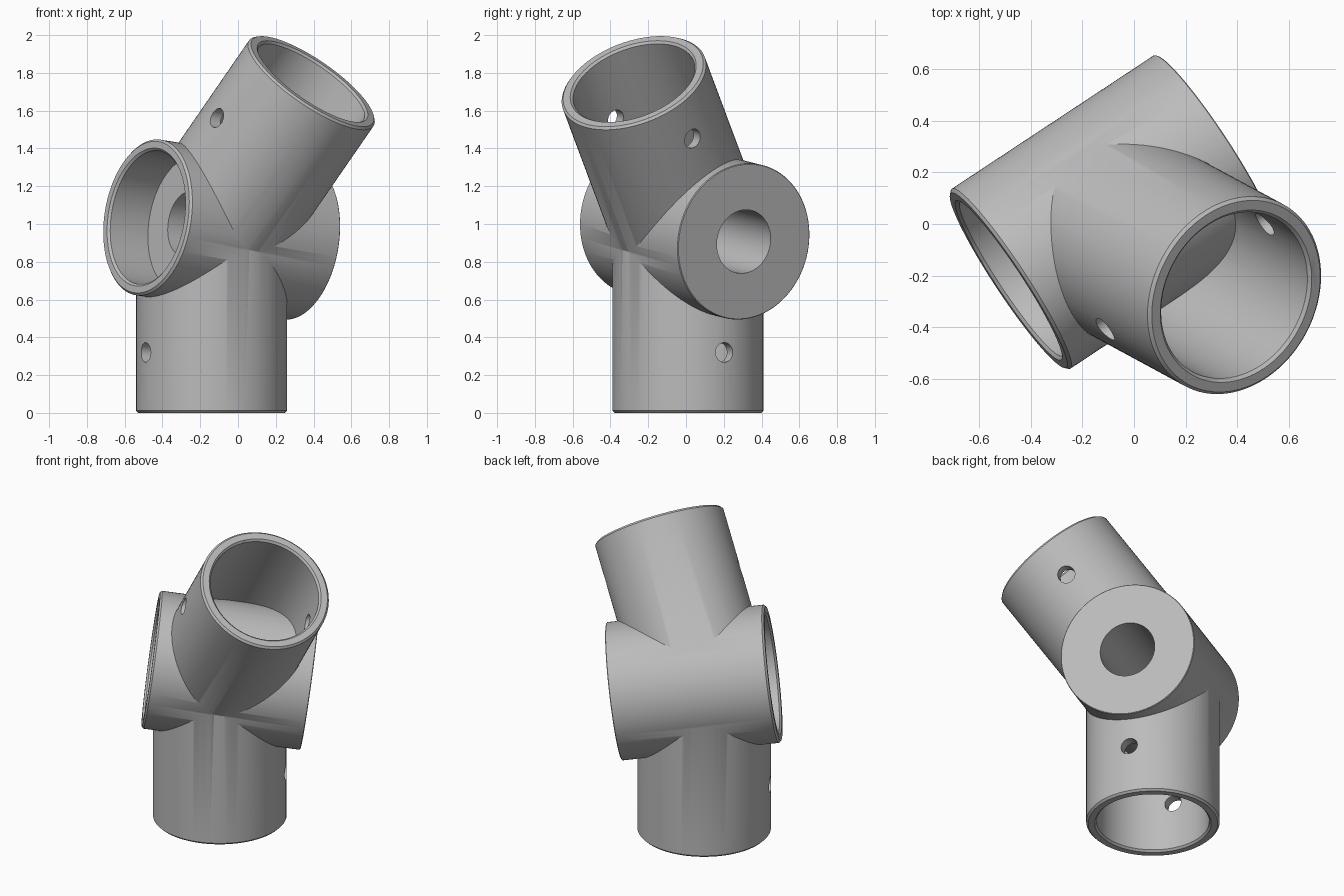
import bpy, bmesh, math
from mathutils import Vector

if "Cube" in bpy.data.objects:
    bpy.data.objects.remove(bpy.data.objects["Cube"])

HUB = Vector((-0.14, 0.01, 0.98))             # where the three axes meet
DOWN = Vector((0, 0, -1))
UP_TILT = Vector((0.543, -0.294, 0.787)).normalized()
CROSS = Vector((0.827, 0.546, -0.135)).normalized()
R, BORE, CROSS_R, CROSS_BORE = 0.40, 0.337, 0.417, 0.357
SEG = 96

grey = bpy.data.materials.new("plain grey")
grey.diffuse_color = (0.5, 0.5, 0.5, 1)
grey.use_nodes = True
grey.node_tree.nodes["Principled BSDF"].inputs["Base Color"].default_value = grey.diffuse_color


def lathe(name, origin, axis, profile):
    """Closed solid of revolution; profile is (radius, distance along axis)."""
    bm = bmesh.new()
    rot = axis.to_track_quat('Z', 'Y')
    rings = []
    for r, d in profile:
        rings.append([bm.verts.new(origin + rot @ Vector((
            r * math.cos(2 * math.pi * i / SEG),
            r * math.sin(2 * math.pi * i / SEG), d))) for i in range(SEG)])
    for a, b in zip(rings, rings[1:]):
        for i in range(SEG):
            j = (i + 1) % SEG
            bm.faces.new((a[i], a[j], b[j], b[i]))
    bm.faces.new(rings[0][::-1])
    bm.faces.new(rings[-1])
    bmesh.ops.recalc_face_normals(bm, faces=bm.faces)
    me = bpy.data.meshes.new(name)
    bm.to_mesh(me)
    bm.free()
    ob = bpy.data.objects.new(name, me)
    bpy.context.collection.objects.link(ob)
    me.materials.append(grey)
    return ob


def boolean(target, tool, operation):
    """Apply a boolean and remove the tool object."""
    mod = target.modifiers.new("cut", 'BOOLEAN')
    mod.object, mod.operation, mod.solver = tool, operation, 'EXACT'
    bpy.context.view_layer.objects.active = target
    bpy.ops.object.modifier_apply(modifier=mod.name)
    bpy.data.objects.remove(tool)


def socket(name, axis, r, start, end, c=0.012):
    return lathe(name, HUB, axis, [(r, start), (r, end - c), (r - c, end)])


def bore(name, axis, r, start, end, c=0.012):
    return lathe(name, HUB, axis, [(r, start), (r, end - c), (r + c, end), (r + c, end + 0.1)])


def cross_body():
    return lathe("cross_socket", HUB, CROSS, [(CROSS_R - 0.012, -0.418), (CROSS_R, -0.406),
                                              (CROSS_R, 0.538), (CROSS_R - 0.004, 0.542)])


# Outer body: upright socket, tilted socket and cross socket
joint = socket("pipe_joint", DOWN, R, 0, 0.98)
boolean(joint, socket("tilted_socket", UP_TILT, R, 0, 0.985), 'UNION')
boolean(joint, cross_body(), 'UNION')

# Upright and tilted bores stop at the round wall of the cross socket
for axis, end in ((DOWN, 0.98), (UP_TILT, 0.985)):
    cutter = bore("bore", axis, BORE, 0, end)
    boolean(cutter, cross_body(), 'DIFFERENCE')
    boolean(joint, cutter, 'DIFFERENCE')

# Cross socket bore and the narrower hole through its thick end
boolean(joint, bore("cross_bore", -CROSS, CROSS_BORE, 0.165, 0.418), 'DIFFERENCE')
boolean(joint, lathe("end_hole", HUB, CROSS, [(0.17, -0.3), (0.17, 0.7)]), 'DIFFERENCE')

# Screw holes straight through the upright and tilted sockets
for centre, axis in ((Vector((-0.14, 0.01, 0.32)), Vector((0.875, 0.484, 0)).normalized()),
                     (HUB + UP_TILT * 0.67, CROSS)):
    boolean(joint, lathe("screw_hole", centre, axis, [(0.052, -0.6), (0.052, 0.6)]), 'DIFFERENCE')

# Smooth shading with crisp edges
bpy.ops.object.select_all(action='DESELECT')
joint.select_set(True)
bpy.context.view_layer.objects.active = joint
bpy.ops.object.shade_smooth_by_angle(angle=math.radians(30))
